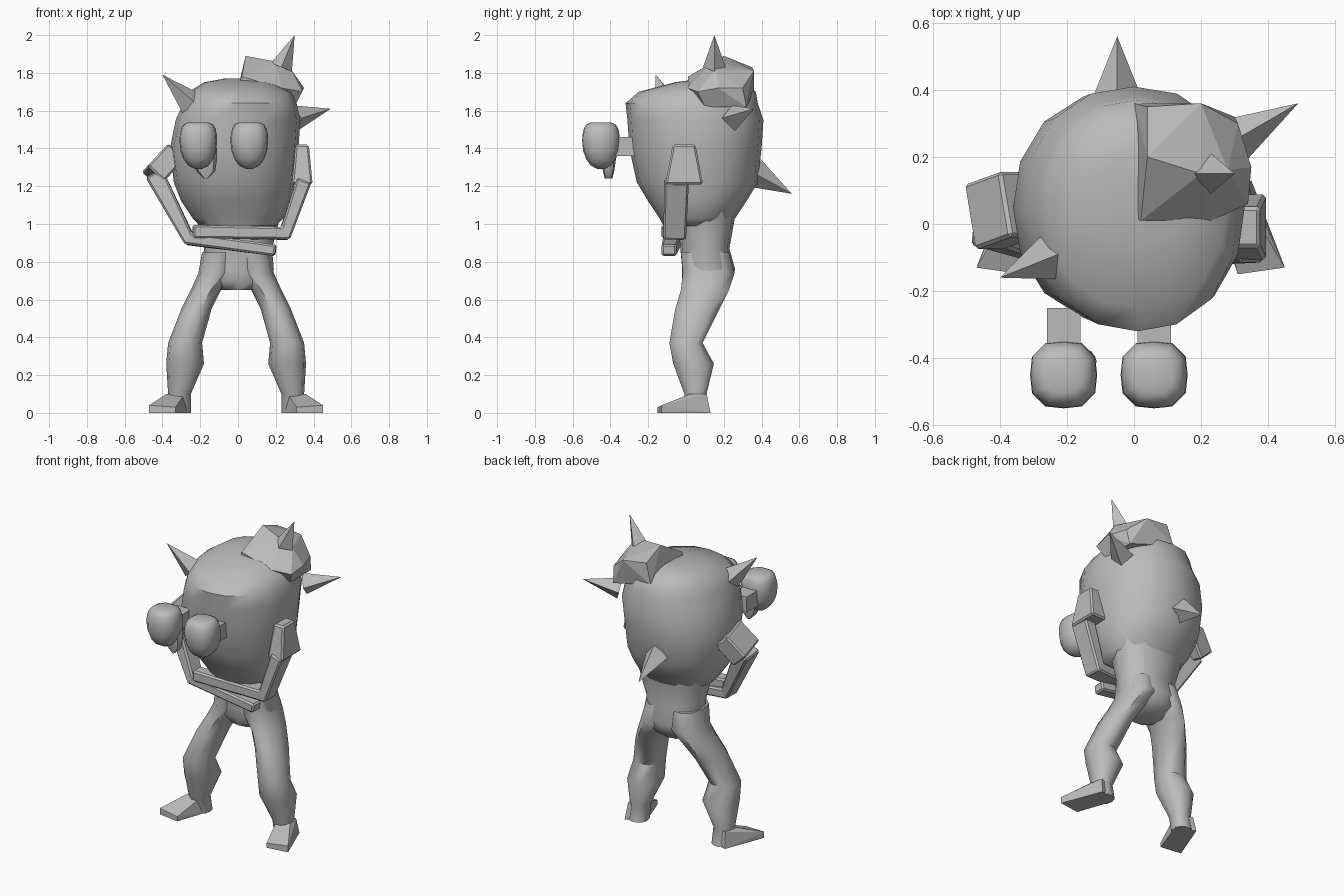
import bpy, bmesh, math
from mathutils import Vector

default_cube = bpy.data.objects.get("Cube")
if default_cube:
    bpy.data.objects.remove(default_cube)

GREY = (.5, .5, .5, 1)
clay = bpy.data.materials.new("plain grey")
clay.use_nodes = True
clay.diffuse_color = GREY
clay.node_tree.nodes["Principled BSDF"].inputs["Base Color"].default_value = GREY


def finish(name, bm, smooth_angle=0, bevel=0):
    """Turn a bmesh into a named, shaded object."""
    bmesh.ops.recalc_face_normals(bm, faces=bm.faces)
    mesh = bpy.data.meshes.new(name)
    bm.to_mesh(mesh)
    bm.free()
    mesh.materials.append(clay)
    obj = bpy.data.objects.new(name, mesh)
    bpy.context.collection.objects.link(obj)
    if bevel:
        modifier = obj.modifiers.new("soft edges", "BEVEL")
        modifier.width, modifier.segments = bevel, 1
    if smooth_angle:
        bpy.ops.object.select_all(action="DESELECT")
        obj.select_set(True)
        bpy.context.view_layer.objects.active = obj
        bpy.ops.object.shade_smooth_by_angle(angle=math.radians(smooth_angle))
    return obj


def skin(rings):
    """Bridge equal rings of points and cap both ends."""
    bm = bmesh.new()
    loops = [[bm.verts.new(point) for point in ring] for ring in rings]
    for lower, upper in zip(loops, loops[1:]):
        for i in range(len(lower)):
            bm.faces.new((lower[i - 1], lower[i], upper[i], upper[i - 1]))
    bm.faces.new(loops[0])
    bm.faces.new(loops[-1])
    return bm


def level_ring(side, sides, power, z, x, half_x, y, half_y):
    """Level superellipse around (side * x, y)."""
    ring = []
    for i in range(sides):
        angle = math.tau * i / sides
        c, s = math.cos(angle), math.sin(angle)
        reach = (abs(c) ** power + abs(s) ** power) ** (-1 / power)
        ring.append((side * x + c * reach * half_x, y + s * reach * half_y, z))
    return ring


def loft(name, levels, sides=8, power=2.5, side=1):
    """Smooth solid through levels of (z, x, half_x, y, half_y)."""
    rings = [level_ring(side, sides, power, *level) for level in levels]
    return finish(name, skin(rings), smooth_angle=48)


def hull(name, points):
    """Flat-faced convex solid around the points."""
    bm = bmesh.new()
    for point in points:
        bm.verts.new(point)
    bmesh.ops.convex_hull(bm, input=bm.verts)
    return finish(name, bm)


def limb(name, path, widths, depths, bevel=.01):
    """Square tube along the path with mitred corners."""
    points = [Vector(point) for point in path]
    steps = [(b - a).normalized() for a, b in zip(points, points[1:])]
    rings = []
    for i, (point, width, depth) in enumerate(zip(points, widths, depths)):
        along = steps[max(i - 1, 0)] + steps[min(i, len(steps) - 1)]
        along.normalize()
        across = along.cross(Vector((0, 1, 0)))
        if across.length < .1:
            across = Vector((1, 0, 0))
        across.normalize()
        u, v = across * width / 2, across.cross(along) * depth / 2
        rings.append([point + u + v, point - u + v, point - u - v, point + u - v])
    finish(name, skin(rings), bevel=bevel)


def thorn(name, base, tip, radius):
    """Thin four-sided spike."""
    base, tip = Vector(base), Vector(tip)
    turn = (tip - base).to_track_quat("Z", "Y")
    corners = [(radius, 0, 0), (0, radius, 0), (-radius, 0, 0), (0, -radius, 0)]
    hull(name, [tip] + [base + turn @ Vector(corner) for corner in corners])


# Big egg-shaped head and body
loft("head", [
    (.99, 0, .2, .05, .17),
    (1.03, 0, .24, .06, .2),
    (1.12, -.01, .29, .06, .26),
    (1.22, -.02, .32, .06, .32),
    (1.4, -.02, .34, .05, .35),
    (1.55, 0, .33, .05, .36),
    (1.64, .01, .3, .03, .35),
    (1.7, .01, .27, .06, .31),
    (1.75, 0, .18, .12, .18),
    (1.77, 0, .07, .15, .07)], sides=16, power=2.2)

# Waist and hips
loft("torso", [
    (.65, 0, .1, .1, .09),
    (.7, 0, .17, .11, .13),
    (.76, 0, .19, .12, .14),
    (.87, 0, .18, .1, .13),
    (1.1, 0, .24, .11, .16)], sides=12)

# Legs with bulging calves, and splayed feet
for side, word in ((1, "left"), (-1, "right")):
    leg = loft(word + "_leg", [
        (0, .3, .06, .07, .06),
        (.1, .3, .06, .05, .06),
        (.26, .27, .1, .04, .11),
        (.37, .27, .09, 0, .09),
        (.55, .21, .08, .06, .12),
        (.65, .16, .08, .1, .13),
        (.74, .1, .1, .12, .14),
        (.85, .09, .09, .1, .13)], sides=10, side=side)
    foot = hull(word + "_foot", [(side * x, y, z) for x, y, z in (
        (.24, .08, 0), (.36, .13, 0), (.46, -.13, 0), (.32, -.15, 0),
        (.46, -.13, .04), (.32, -.15, .03), (.28, 0, .09),
        (.37, .02, .1), (.35, .11, .1), (.26, .09, .09))])
    leg.location.x = foot.location.x = -.01

# Folded arms: short upper arm, then a forearm bent across the waist
limb("right_upper_arm", [(-.34, .06, 1.37), (-.45, .02, 1.25)], (.12, .12), (.2, .2))
limb("right_forearm", [(-.44, 0, 1.26), (-.26, -.07, .92), (.2, -.09, .86)],
     (.1, .07, .06), (.13, .1, .08))
limb("left_upper_arm", [(.34, -.01, 1.42), (.34, -.01, 1.21)], (.07, .11), (.12, .2))
limb("left_forearm", [(.35, -.05, 1.23), (.25, -.06, .95), (-.24, -.09, .96)],
     (.08, .08, .07), (.13, .12, .08))

# Eyes on short stalks: boxy above, tapering to a blunt point below
for x, word in ((.06, "left"), (-.21, "right")):
    levels = []
    for step in range(-4, 5):
        angle = step * math.pi / 9
        taper, height = (.35, .1) if step > 0 else (.9, .15)
        radius = .1 * math.cos(angle) ** taper
        levels.append((1.44 + height * math.sin(angle), x, radius, -.45, radius))
    loft(word + "_eye", levels, sides=12, power=3)
    limb(word + "_eye_stalk", [(x, -.25, 1.41), (x, -.4, 1.41)], (.1, .1), (.1, .1), 0)

# Drip hanging below one eye
loft("eye_drip", [
    (1.24, -.17, .01, -.41, .02),
    (1.28, -.17, .05, -.41, .03),
    (1.35, -.18, .07, -.41, .04),
    (1.4, -.18, .07, -.41, .04)])

# Chunky lump on the crown, with a ridge along the top
hull("head_lump", [
    (0, .02, 1.72), (0, .36, 1.7), (.02, .01, 1.78), (.04, .2, 1.89),
    (.04, .35, 1.83), (.2, .15, 1.86), (.2, .36, 1.81), (.28, .16, 1.82),
    (.23, .01, 1.72), (.34, .06, 1.7), (.35, .17, 1.72), (.31, .3, 1.72),
    (.3, .1, 1.62), (.3, .32, 1.62)])

# Thorns
thorn("crown_thorn", (.23, .15, 1.83), (.3, .15, 2), .06)
thorn("brow_thorn", (-.25, -.1, 1.64), (-.4, -.16, 1.79), .07)
thorn("side_thorn", (.3, .25, 1.56), (.49, .36, 1.61), .07)
thorn("back_thorn", (-.05, .36, 1.27), (-.05, .56, 1.16), .08)
